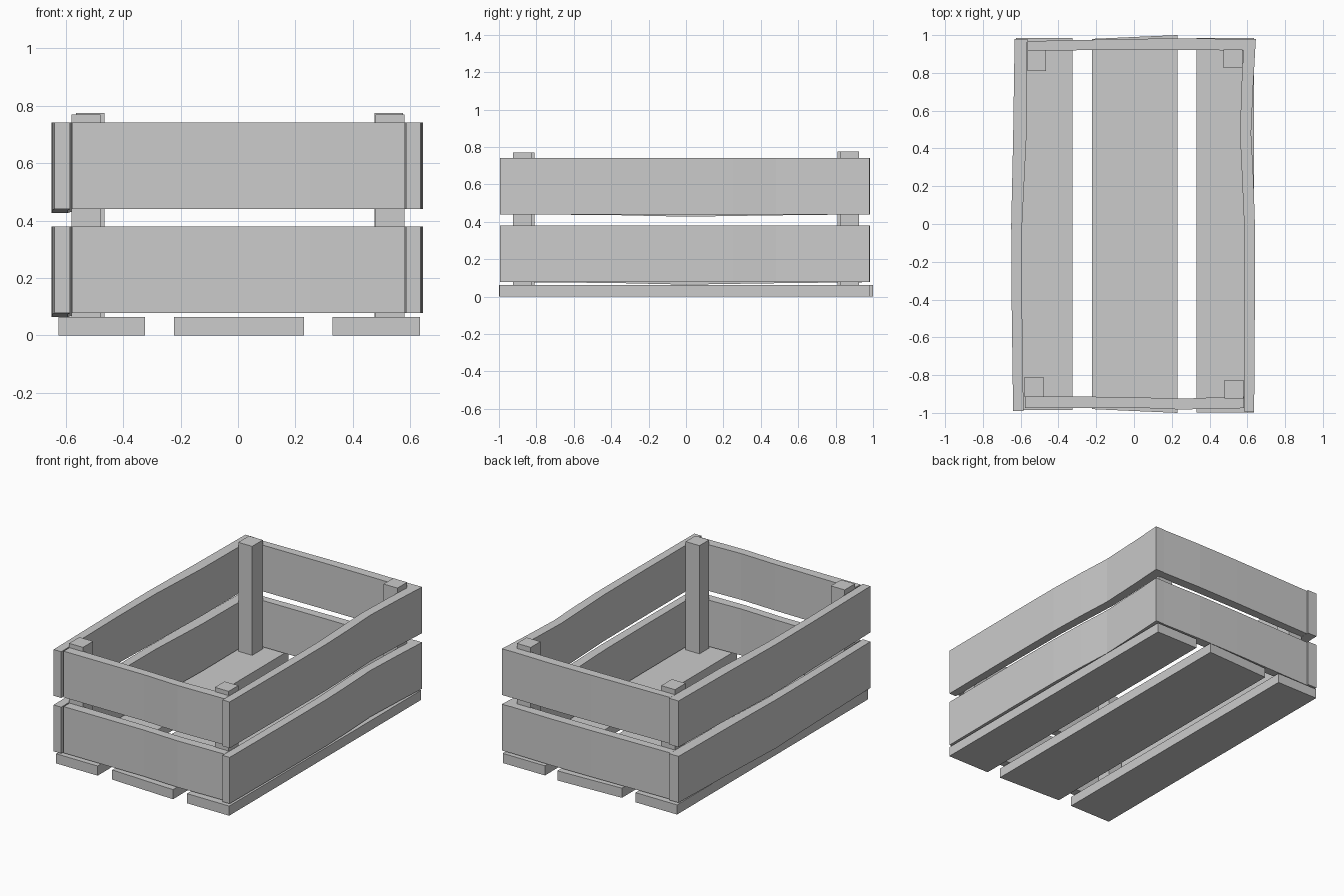
import bpy, bmesh

cube = bpy.data.objects.get("Cube")
if cube:
    bpy.data.objects.remove(cube)

wood = bpy.data.materials.new("grey_wood")
GREY = (0.6, 0.6, 0.6, 1)
wood.diffuse_color = GREY
wood.use_nodes = True
wood.node_tree.nodes["Principled BSDF"].inputs["Base Color"].default_value = GREY


def sweep(name, rings):
    """Solid through a series of four-cornered rings, capped at both ends."""
    bm = bmesh.new()
    loops = [[bm.verts.new(p) for p in ring] for ring in rings]
    for a, b in zip(loops, loops[1:]):
        for i in range(4):
            j = (i + 1) % 4
            bm.faces.new((a[i], a[j], b[j], b[i]))
    bm.faces.new(loops[0])
    bm.faces.new(loops[-1])
    bmesh.ops.recalc_face_normals(bm, faces=bm.faces)
    mesh = bpy.data.meshes.new(name)
    bm.to_mesh(mesh)
    bm.free()
    mesh.materials.append(wood)
    obj = bpy.data.objects.new(name, mesh)
    bpy.context.collection.objects.link(obj)


def board(name, axis, z0, z1, stations):
    """Warped wall board; stations are (along, near face, far face, bottom drop)."""
    rings = []
    for t, a, b, drop in stations:
        ring = [(a, z0 - drop), (b, z0 - drop), (b, z1), (a, z1)]
        rings.append([(o, t, z) if axis == "y" else (t, o, z) for o, z in ring])
    sweep(name, rings)


def block(name, x0, x1, y0, y1, z0, z1):
    sweep(name, [[(x0, y0, z), (x1, y0, z), (x1, y1, z), (x0, y1, z)] for z in (z0, z1)])


# Floor slats
block("floor_slat_right", -0.625, -0.325, -0.985, 0.985, 0, 0.063)
block("floor_slat_left", 0.33, 0.635, -0.998, 0.985, 0, 0.063)
sweep("floor_slat_middle", [
    [(x, -y, 0), (x, y, 0), (x, y, 0.063), (x, -y, 0.063)]
    for x, y in ((-0.223, 0.98), (0, 0.99), (0.23, 1.0))])

# Corner posts
block("post_front_right", -0.58, -0.48, -0.915, -0.81, 0.063, 0.77)
block("post_front_left", 0.48, 0.58, -0.925, -0.825, 0.063, 0.77)
block("post_back_right", -0.565, -0.465, 0.81, 0.92, 0.063, 0.775)
block("post_back_left", 0.475, 0.575, 0.825, 0.925, 0.063, 0.775)

# Wall boards in two tiers
right_wall = [(-0.99, -0.64, -0.585, 0), (-0.4, -0.648, -0.593, 0.004),
              (0, -0.65, -0.592, 0.013), (0.45, -0.64, -0.57, 0.006),
              (0.98, -0.632, -0.565, 0)]
left_wall = [(-0.995, 0.585, 0.636, 0), (-0.4, 0.585, 0.64, 0),
             (0, 0.583, 0.64, 0), (0.25, 0.572, 0.632, 0),
             (0.48, 0.561, 0.62, 0), (0.75, 0.57, 0.632, 0), (0.98, 0.583, 0.645, 0)]
front_wall = [(-0.578, -0.975, -0.91, 0), (0, -0.972, -0.917, 0),
              (0.25, -0.982, -0.925, 0), (0.583, -0.975, -0.912, 0)]
back_wall = [(-0.565, 0.918, 0.968, 0), (0, 0.922, 0.98, 0),
             (0.3, 0.922, 0.983, 0), (0.583, 0.918, 0.978, 0)]
for tier, z0, z1 in (("lower", 0.077, 0.38), ("upper", 0.44, 0.742)):
    board(tier + "_right_board", "y", z0, z1, right_wall)
    board(tier + "_left_board", "y", z0, z1, left_wall)
    board(tier + "_front_board", "x", z0, z1, front_wall)
    board(tier + "_back_board", "x", z0, z1, back_wall)
